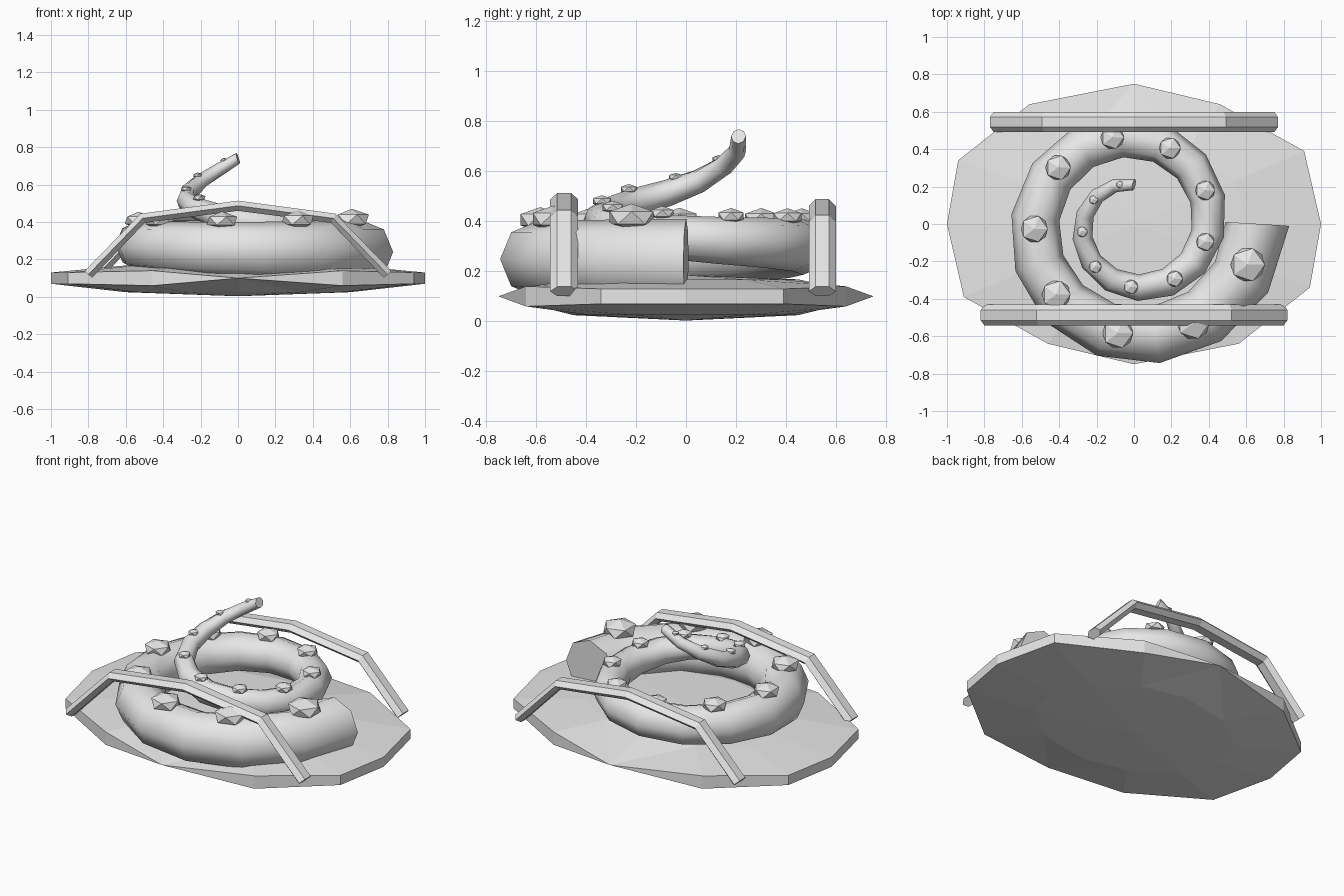
import bpy, bmesh, math
from mathutils import Vector

cube = bpy.data.objects.get("Cube")
if cube:
    bpy.data.objects.remove(cube, do_unlink=True)

grey = bpy.data.materials.new("light grey")
grey.use_nodes = True
grey.diffuse_color = (0.8, 0.8, 0.8, 1)
grey.node_tree.nodes["Principled BSDF"].inputs["Base Color"].default_value = (0.8, 0.8, 0.8, 1)


def finish(name, bm, smooth=False):
    bmesh.ops.remove_doubles(bm, verts=bm.verts, dist=0.0005)
    bmesh.ops.recalc_face_normals(bm, faces=bm.faces)
    for f in bm.faces:
        f.smooth = smooth and len(f.verts) <= 4   # end caps stay flat
    mesh = bpy.data.meshes.new(name)
    bm.to_mesh(mesh)
    bm.free()
    mesh.materials.append(grey)
    obj = bpy.data.objects.new(name, mesh)
    bpy.context.scene.collection.objects.link(obj)
    return obj


def loft(bm, rings):
    """Bridge a list of equal rings of points and cap both ends."""
    loops = [[bm.verts.new(p) for p in ring] for ring in rings]
    n = len(loops[0])
    for a, b in zip(loops, loops[1:]):
        for i in range(n):
            j = (i + 1) % n
            bm.faces.new((a[i], a[j], b[j], b[i]))
    bm.faces.new(loops[0])
    bm.faces.new(loops[-1])


# Faceted dish: half of the rim, repeated by a half turn
half = [(1, 0, .03), (.91, .39, .03), (.46, .64, .04),
        (0, .75, 0), (-.56, .64, .04), (-.94, .34, .03)]
rim = half + [(-x, -y, t) for x, y, t in half]
bm = bmesh.new()
rings = []
for scale, z, side in ((.02, .004, 0), (.6, .025, 0), (1, .1, -1),
                       (1, .1, 1), (.6, .168, 0), (.02, .185, 0)):
    rings.append([(x * scale, y * scale, z + t * side) for x, y, t in rim])
loft(bm, rings)
bmesh.ops.triangulate(bm, faces=[f for f in bm.faces if len(f.verts) == 4])
finish("dish", bm)

# Spiral tentacle, tapering as it winds inward and rises
TURN = math.radians(630)
HEIGHTS = [.24, .25, .275, .30, .33, .405, .535, .74]


def centre(t):
    s = min(max(t, 0), 1) * (len(HEIGHTS) - 1)
    i = min(int(s), len(HEIGHTS) - 2)
    z = HEIGHTS[i] + (HEIGHTS[i + 1] - HEIGHTS[i]) * (s - i)
    r = .66 - .45 * t
    return Vector((r * math.cos(t * TURN), -r * math.sin(t * TURN), z))


def thickness(t):
    return .17 - .14 * t


bm = bmesh.new()
rings = []
STEPS, SIDES = 24, 8
for k in range(STEPS + 1):
    t = k / STEPS
    tangent = (centre(t + .02) - centre(t - .02)).normalized()
    out = tangent.cross(Vector((0, 0, 1))).normalized()
    up = out.cross(tangent)
    ring = []
    for i in range(SIDES):
        a = math.tau * i / SIDES
        ring.append(centre(t) + (out * math.cos(a) + up * math.sin(a)) * thickness(t))
    rings.append(ring)
loft(bm, rings)
finish("tentacle", bm, smooth=True)

# Faceted knobs along the top of the tentacle
COUNT = 16
for k in range(COUNT):
    t = (k + .5) / COUNT
    size = thickness(t) * .62
    bm = bmesh.new()
    bmesh.ops.create_icosphere(bm, subdivisions=1, radius=size)
    bmesh.ops.scale(bm, vec=(1, 1, .55), verts=bm.verts)
    knob = finish(f"knob_{k + 1}", bm)
    knob.location = centre(t) + Vector((0, 0, thickness(t) * 1.04))


# Arched rails with a flattened six-sided section
def rail(name, y, width, points):
    path = [Vector((-x, 0, z)) for x, z in points]
    path += [Vector((x, 0, z)) for x, z in reversed(points[:-1])]
    section = [(1, 0), (.5, .027), (-.5, .027), (-1, 0), (-.5, -.027), (.5, -.027)]
    rings = []
    for i, p in enumerate(path):
        a = path[max(i - 1, 0)]
        b = path[min(i + 1, len(path) - 1)]
        d = (b - a).normalized()
        normal = Vector((-d.z, 0, d.x))
        rings.append([p + normal * h + Vector((0, y + w * width, 0)) for w, h in section])
    bm = bmesh.new()
    loft(bm, rings)
    finish(name, bm)


rail("front_rail", -.487, .056, [(.8, .12), (.51, .42), (0, .487)])
rail("back_rail", .545, .054, [(.75, .12), (.48, .4), (0, .462)])
